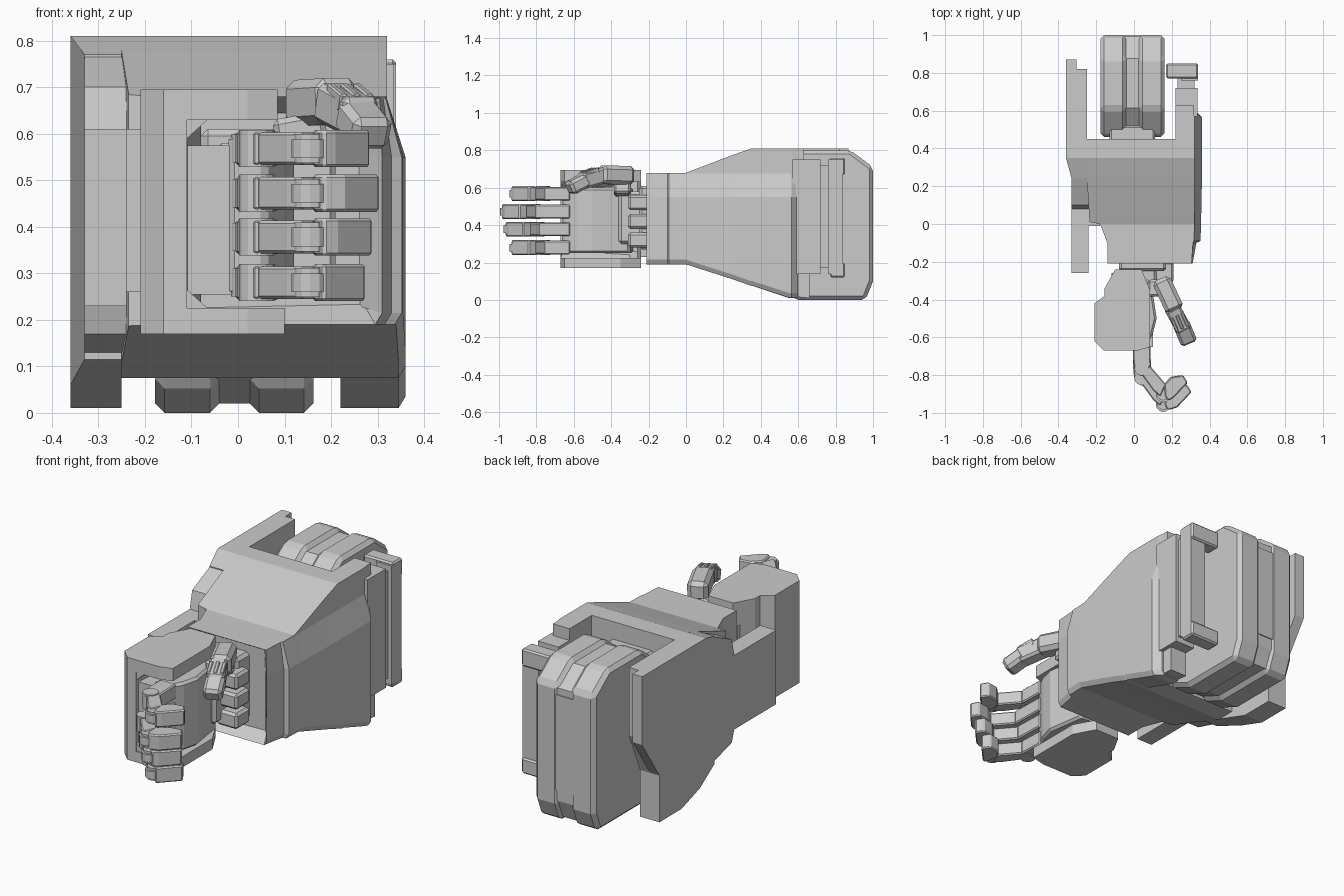
import bpy, bmesh
from mathutils import Vector, Matrix

if "Cube" in bpy.data.objects:
    bpy.data.objects.remove(bpy.data.objects["Cube"])

grey = bpy.data.materials.new("armour_grey")
grey.use_nodes = True
grey.diffuse_color = (0.6, 0.6, 0.6, 1)
grey.node_tree.nodes["Principled BSDF"].inputs["Base Color"].default_value = (0.6, 0.6, 0.6, 1)


def finish(name, bm, bevel=0):
    bmesh.ops.recalc_face_normals(bm, faces=bm.faces)
    me = bpy.data.meshes.new(name)
    bm.to_mesh(me)
    bm.free()
    me.materials.append(grey)
    ob = bpy.data.objects.new(name, me)
    bpy.context.collection.objects.link(ob)
    if bevel:
        mod = ob.modifiers.new("bevel", "BEVEL")
        mod.width, mod.segments = bevel, 1
    return ob


def loft(name, rings, bevel=0, inset=None):
    """Skin a list of rings of points; optionally sink the first cap."""
    bm = bmesh.new()
    vs = [[bm.verts.new(p) for p in ring] for ring in rings]
    n = len(vs[0])
    for a, b in zip(vs, vs[1:]):
        for i in range(n):
            bm.faces.new((a[i], a[(i + 1) % n], b[(i + 1) % n], b[i]))
    cap = bm.faces.new(vs[0])
    bm.faces.new(vs[-1])
    if inset:
        bmesh.ops.recalc_face_normals(bm, faces=bm.faces)
        bmesh.ops.inset_individual(bm, faces=[cap], thickness=inset[0], depth=0)
        bmesh.ops.translate(bm, verts=cap.verts, vec=(0, inset[1], 0))
    return finish(name, bm, bevel)


def side_prism(name, pts, x0, x1, bevel=0):
    return loft(name, [[(x, y, z) for y, z in pts] for x in (x0, x1)], bevel)


def top_prism(name, pts, z0, z1, bevel=0):
    return loft(name, [[(x, y, z) for x, y in pts] for z in (z0, z1)], bevel)


def box(name, x0, x1, y0, y1, z0, z1, bevel=0):
    return top_prism(name, [(x0, y0), (x1, y0), (x1, y1), (x0, y1)], z0, z1, bevel)


def link(name, p, q, thick, height, bevel=0.012):
    """Bevelled bar from p to q."""
    p, q = Vector(p), Vector(q)
    x = (q - p).normalized()
    y = Vector((0, 0, 1)).cross(x).normalized()
    rot = Matrix((x, y, x.cross(y))).transposed().to_4x4()
    bm = bmesh.new()
    bmesh.ops.create_cube(bm, size=1, matrix=Matrix.Translation((p + q) / 2) @ rot
                          @ Matrix.Diagonal(((q - p).length, thick, height, 1)))
    return finish(name, bm, bevel)


def pin(name, x, y, z, radius, height):
    bm = bmesh.new()
    bmesh.ops.create_cone(bm, cap_ends=True, segments=12, radius1=radius, radius2=radius,
                          depth=height, matrix=Matrix.Translation((x, y, z)))
    return finish(name, bm)


def section(y, xl, xr, xt, z0, z1):
    """Forearm cross-section with a sloped shoulder and a cut lower edge."""
    return [(xl, y, z0), (xr - 0.015, y, z0), (xr, y, z0 + 0.025), (xr, y, 0.55),
            (xt, y, 0.675), (xt, y, z1), (xl, y, z1)]


# Forearm shell, with a sunken wrist socket
loft("forearm_shell", [
    section(-0.21, -0.14, 0.31, 0.305, 0.19, 0.68),
    section(-0.1, -0.14, 0.33, 0.312, 0.19, 0.68),
    section(-0.09, -0.145, 0.352, 0.318, 0.19, 0.68),
    section(0.0, -0.18, 0.355, 0.32, 0.19, 0.68),
    section(0.01, -0.235, 0.355, 0.32, 0.187, 0.684),
    section(0.25, -0.25, 0.36, 0.32, 0.11, 0.775),
    section(0.35, -0.25, 0.36, 0.32, 0.075, 0.81),
    section(0.45, -0.25, 0.36, 0.32, 0.075, 0.81)], inset=(0.05, 0.06))
loft("left_rear_wall", [
    section(0.25, 0.22, 0.36, 0.32, 0.11, 0.775),
    section(0.35, 0.22, 0.36, 0.32, 0.078, 0.81),
    section(0.54, 0.22, 0.36, 0.32, 0.015, 0.81),
    section(0.565, 0.22, 0.36, 0.32, 0.01, 0.81),
    section(0.6, 0.22, 0.325, 0.315, 0.01, 0.81)])
side_prism("left_wall_lip", [(0.55, 0.02), (0.66, 0.01), (0.66, 0.14), (0.63, 0.15),
                             (0.63, 0.81), (0.55, 0.81)], 0.22, 0.315)

# Left rear bracket: slim column with caps turned inward
box("bracket_panel", 0.22, 0.335, 0.57, 0.72, 0.14, 0.75)
box("bracket_web", 0.23, 0.32, 0.7, 0.8, 0.17, 0.72)
box("bracket_column", 0.25, 0.34, 0.76, 0.84, 0.14, 0.75)
for z0, z1 in ((0.12, 0.2), (0.67, 0.76)):
    box("bracket_cap", 0.17, 0.34, 0.77, 0.85, z0, z1, 0.008)

# Right rear wall in two layers, flared at its front edge and cut back below
for name, x0, x1, back in (("right_wall_outer", -0.36, -0.305, 0.87),
                           ("right_wall_inner", -0.305, -0.25, 0.82)):
    wall = side_prism(name, [(0.24, 0.115), (0.4, 0.06), (0.55, 0.01), (0.73, 0.01),
                             (0.73, 0.25), (back, 0.46), (back, 0.81), (0.4, 0.81),
                             (0.35, 0.81), (0.24, 0.77)], x0, x1)
    for v in wall.data.vertices:
        if v.co.y < 0.3 and v.co.x < -0.34:
            v.co.x = -0.33

# Right side plate reaching forward
side_prism("right_side_plate", [(-0.26, 0.23), (-0.26, 0.61), (0.08, 0.61), (0.1, 0.7),
                                (0.24, 0.765), (0.24, 0.13), (0.1, 0.17), (0.08, 0.23)],
           -0.33, -0.24)
box("right_plate_backing", -0.25, -0.18, -0.01, 0.1, 0.26, 0.61)

# Elbow block: two ridges, a core and a back panel
elbow = [(0.46, 0.06), (0.6, 0.0), (0.96, 0.0), (1.0, 0.1), (1.0, 0.71), (0.88, 0.8),
         (0.61, 0.8), (0.46, 0.69)]
cy, cz = 0.73, 0.4
core = [(cy + (y - cy) * 0.97, cz + (z - cz) * 0.95) for y, z in elbow]
side_prism("elbow_core", core, -0.15, 0.135)
for x0, x1 in ((-0.178, -0.04), (0.025, 0.162)):
    side_prism("elbow_ridge", elbow, x0, x1, 0.02)
box("elbow_back_panel", -0.06, 0.045, 0.9, 0.997, 0.17, 0.66)
box("elbow_hinge", -0.13, 0.11, 0.43, 0.52, 0.1, 0.72, 0.01)

# Wrist
box("wrist_core", -0.08, 0.17, -0.25, -0.13, 0.27, 0.61, 0.015)
box("wrist_neck", -0.05, 0.12, -0.36, -0.22, 0.3, 0.58, 0.015)
for z in (0.32, 0.42, 0.52):
    box("wrist_piston", 0.09, 0.21, -0.31, -0.2, z - 0.04, z + 0.04, 0.012)

# Hand guard: open towards the palm
outer = [(-0.1, -0.24), (-0.155, -0.34), (-0.155, -0.38), (-0.21, -0.42),
         (-0.21, -0.62), (-0.16, -0.67)]
for z0, z1, reach in ((0.17, 0.225, 0.1), (0.63, 0.695, 0.085)):
    top_prism("hand_guard_plate", outer + [(0.02, -0.67), (reach, -0.65), (reach, -0.35),
                                           (0.04, -0.24)], z0, z1)
top_prism("hand_guard_back", outer + [(-0.11, -0.67), (-0.08, -0.26)], 0.2, 0.66)
for z, s in ((0.22, 1), (0.635, -1)):
    loft("guard_corner", [[(-0.115, y, z), (-0.06, y, z), (-0.115, y, z + s * 0.05)]
                          for y in (-0.665, -0.3)])

# Palm
box("palm_core", -0.12, 0.0, -0.65, -0.26, 0.255, 0.575)
top_prism("palm_pad", [(-0.02, -0.66), (0.06, -0.66), (0.1, -0.58), (0.12, -0.5),
                       (0.09, -0.3), (-0.02, -0.28)], 0.25, 0.6, 0.012)

# Four curled fingers: z centre, rearward shift, tip reach
proximal = [(-0.005, -0.62), (-0.005, -0.76), (0.0, -0.81), (0.04, -0.86), (0.09, -0.8),
            (0.085, -0.62)]
middle = [(0.035, -0.84), (0.1, -0.93), (0.14, -0.965), (0.17, -0.9), (0.14, -0.865),
          (0.085, -0.8)]
tip = [(0.165, -0.965), (0.185, -0.985), (0.22, -0.97), (0.295, -0.89), (0.27, -0.85),
       (0.21, -0.86), (0.16, -0.9)]
for name, z, dy, reach in (("little", 0.28, 0.05, -0.02), ("ring", 0.378, 0.02, -0.005),
                           ("middle", 0.472, 0.0, 0.01), ("index", 0.568, 0.05, -0.01)):
    for part, pts, h in (("proximal", proximal, 0.037), ("middle", middle, 0.035),
                         ("tip", tip, 0.04)):
        top_prism(f"{name}_{part}", [(x + reach * (x > 0.2), y + dy * (y < -0.7))
                                     for x, y in pts], z - h, z + h, 0.006)
    pin(name + "_knuckle", 0.025, -0.645, z, 0.04, 0.06)
    pin(name + "_base_joint", 0.04, -0.815 + dy, z, 0.038, 0.08)
    pin(name + "_tip_joint", 0.155, -0.955 + dy, z, 0.04, 0.04)
    pin(name + "_joint_collar", 0.155, -0.95 + dy, z, 0.034, 0.062)

# Thumb
link("thumb_root", (0.08, -0.34, 0.59), (0.19, -0.34, 0.61), 0.09, 0.08)
link("thumb_base", (0.14, -0.29, 0.665), (0.22, -0.46, 0.67), 0.1, 0.1, 0.02)
link("thumb_middle", (0.2, -0.44, 0.67), (0.265, -0.56, 0.635), 0.085, 0.085, 0.012)
link("thumb_tip", (0.25, -0.53, 0.645), (0.29, -0.625, 0.595), 0.09, 0.075, 0.015)
for s in (-0.028, 0, 0.028):
    link("thumb_joint_rib", (0.225 + s, -0.48 + s / 2, 0.69), (0.255 + s, -0.55 + s / 2, 0.665),
         0.018, 0.04, 0.004)
